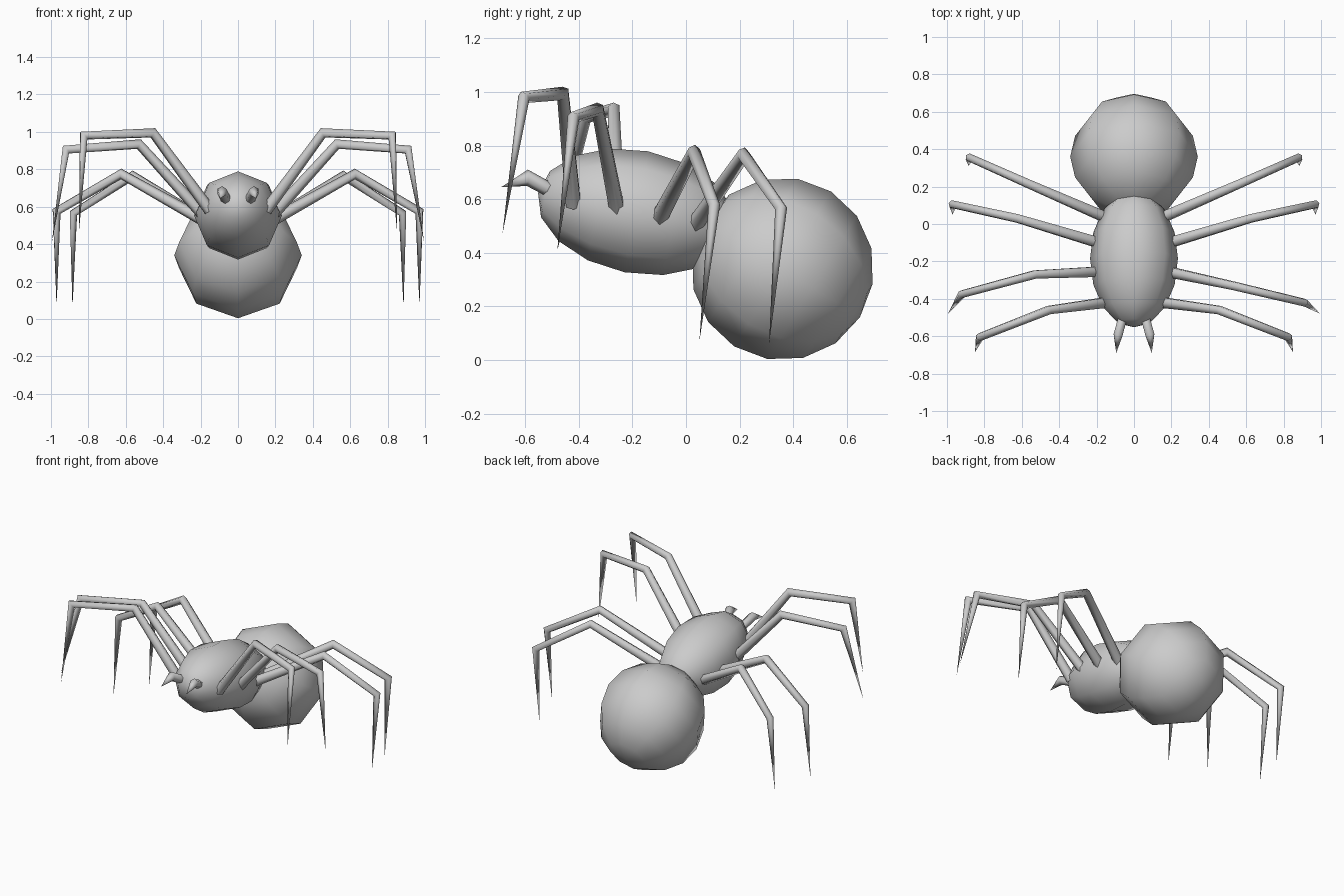
import bpy, bmesh
from math import radians, cos, sin, pi
from mathutils import Vector

if "Cube" in bpy.data.objects:
    bpy.data.objects.remove(bpy.data.objects["Cube"])


def ellipsoid(name, loc, radii, tilt):
    """Low-poly ball, long axis along y, tipped down at the back."""
    bpy.ops.mesh.primitive_uv_sphere_add(
        segments=8, ring_count=8, radius=1, location=loc,
        rotation=(-radians(90 + tilt), 0, 0))
    ob = bpy.context.object
    ob.name = name
    ob.scale = radii
    bpy.ops.object.shade_smooth()
    return ob


def limb(name, points, radii, sides=6):
    """Tapered tube with mitred joints, ending in a point."""
    pts = [Vector(p) for p in points]
    bm = bmesh.new()
    d = (pts[1] - pts[0]).normalized()
    side = d.cross(Vector((0, 1, 0))).normalized()
    rings = []
    for i, p in enumerate(pts[:-1]):
        d_in = (p - pts[i - 1]).normalized() if i else d
        d_out = (pts[i + 1] - p).normalized()
        n = (d_in + d_out).normalized()
        side = (side - d_in * side.dot(d_in)).normalized()
        other = d_in.cross(side)
        ring = []
        for k in range(sides):
            a = 2 * pi * k / sides
            v = (side * cos(a) + other * sin(a)) * radii[i]
            v -= d_in * (v.dot(n) / d_in.dot(n))
            ring.append(bm.verts.new(p + v))
        rings.append(ring)
        side = d_in.to_track_quat('Z', 'Y').to_matrix().col[0] if side.length < 1e-6 else side
        side = d_in.rotation_difference(d_out) @ side
    tip = bm.verts.new(pts[-1])
    bm.faces.new(rings[0])
    for a, b in zip(rings, rings[1:]):
        for k in range(sides):
            j = (k + 1) % sides
            bm.faces.new((a[k], a[j], b[j], b[k]))
    last = rings[-1]
    for k in range(sides):
        bm.faces.new((last[k], last[(k + 1) % sides], tip))
    bmesh.ops.recalc_face_normals(bm, faces=bm.faces)
    for f in bm.faces:
        f.smooth = len(f.verts) < 5
    me = bpy.data.meshes.new(name)
    bm.to_mesh(me)
    bm.free()
    ob = bpy.data.objects.new(name, me)
    bpy.context.collection.objects.link(ob)
    return ob


def mirrored(points, s):
    return [(x * s, y, z) for x, y, z in points]


# body and abdomen
ellipsoid("body", (0, -0.185, 0.553), (0.235, 0.23, 0.374), 11)
ellipsoid("abdomen", (0, 0.36, 0.34), (0.341, 0.341, 0.341), 32)

# legs: hip, two knees, tip
legs = {
    "front_leg": [(.15, -.42, .58), (.455, -.46, .995), (.825, -.605, .98), (.85, -.685, .47)],
    "second_leg": [(.18, -.255, .55), (.53, -.33, .935), (.91, -.42, .905), (.995, -.48, .41)],
    "third_leg": [(.19, -.10, .53), (.625, .03, .775), (.97, .105, .575), (.97, .05, .07)],
    "back_leg": [(.14, .03, .50), (.565, .215, .765), (.88, .355, .565), (.885, .31, .06)],
}
for name, pts in legs.items():
    for s, label in ((1, "right"), (-1, "left")):
        path = mirrored(pts, s)
        if name == "second_leg" and s < 0:  # this leg is swung slightly back
            path[1] = (-.53, -.27, .935)
            path[2] = (-.92, -.375, .905)
        limb(f"{name}_{label}", path, (.032, .025, .022))

# small feelers on the head
feeler = [(.06, -.50, .63), (.085, -.592, .68), (.095, -.69, .645)]
for s, label in ((1, "right"), (-1, "left")):
    limb(f"feeler_{label}", mirrored(feeler, s), (.027, .028))
